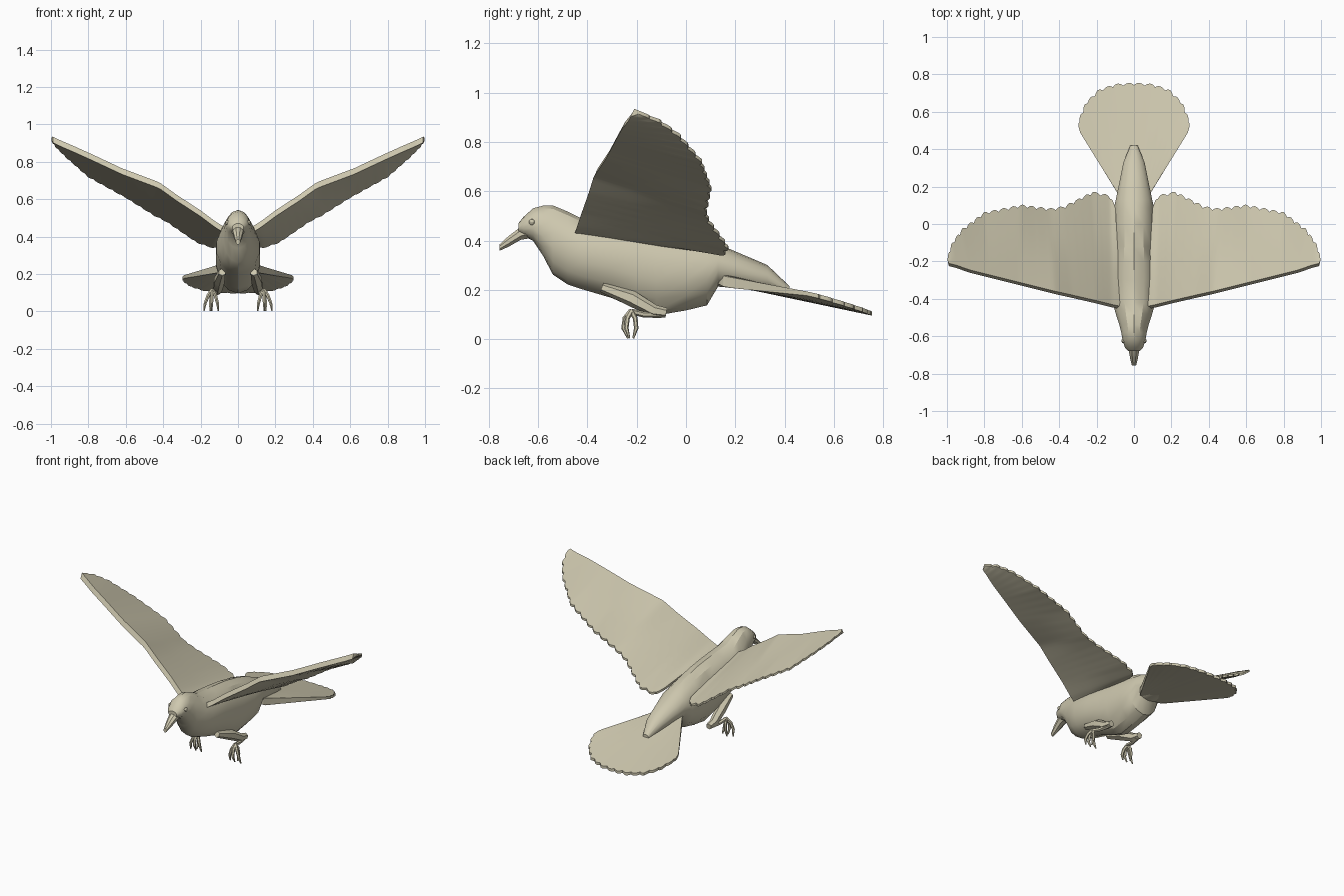
import bpy, bmesh, math
from mathutils import Vector

cube = bpy.data.objects.get("Cube")
if cube:
    bpy.data.objects.remove(cube, do_unlink=True)

beige = bpy.data.materials.new("pale_beige")
beige.use_nodes = True
colour = (0.62, 0.58, 0.43, 1)
beige.diffuse_color = colour
beige.node_tree.nodes["Principled BSDF"].inputs["Base Color"].default_value = colour


def finish(name, bm, mirror=False, angle=30):
    """Turn a bmesh into a shaded object, mirrored across x if asked."""
    bmesh.ops.recalc_face_normals(bm, faces=bm.faces)
    mesh = bpy.data.meshes.new(name)
    bm.to_mesh(mesh)
    bm.free()
    mesh.materials.append(beige)
    obj = bpy.data.objects.new(name, mesh)
    bpy.context.collection.objects.link(obj)
    bpy.ops.object.select_all(action='DESELECT')
    obj.select_set(True)
    bpy.context.view_layer.objects.active = obj
    bpy.ops.object.shade_smooth_by_angle(angle=math.radians(angle))
    if mirror:
        obj.modifiers.new("mirror", 'MIRROR')
    return obj


def skin(bm, rings):
    """Bridge closed rings of equal size and cap both ends."""
    loops = [[bm.verts.new(p) for p in ring] for ring in rings]
    n = len(loops[0])
    for a, b in zip(loops, loops[1:]):
        for i in range(n):
            j = (i + 1) % n
            bm.faces.new((a[i], a[j], b[j], b[i]))
    bm.faces.new(loops[0])
    bm.faces.new(loops[-1])


def section(y, bottom, top, half_width, sides=14):
    """Upright oval cross-section of the body."""
    mid, half = (top + bottom) / 2, (top - bottom) / 2
    turns = [math.tau * (i + 0.5) / sides for i in range(sides)]
    return [(half_width * math.cos(a), y, mid + half * math.sin(a) * 1.02) for a in turns]


def tube(bm, points, radii, sides=6):
    """Tapered limb along a path."""
    pts = [Vector(p) for p in points]
    rings = []
    for i, p in enumerate(pts):
        along = (pts[min(i + 1, len(pts) - 1)] - pts[max(i - 1, 0)]).normalized()
        u = along.cross(Vector((1, 0, 0))).normalized()
        v = along.cross(u)
        rings.append([p + radii[i] * (u * math.cos(a) + v * math.sin(a))
                      for a in (math.tau * k / sides for k in range(sides))])
    skin(bm, rings)


def feather_sheet(name, keys, feathers, depth, thick, lip=0.0, steps=4):
    """Thin sheet between a leading and a trailing line, with a scalloped trailing edge."""
    lead = [Vector(k[0]) for k in keys]
    trail = [Vector(k[1]) for k in keys]
    dist = [0.0]
    for a, b in zip(trail, trail[1:]):
        dist.append(dist[-1] + (b - a).length)
    rings = []
    count = feathers * steps
    for k in range(count + 1):
        d = dist[-1] * k / count
        i = max(j for j in range(len(keys) - 1) if dist[j] <= d + 1e-9)
        t = min(1, (d - dist[i]) / (dist[i + 1] - dist[i]))
        a, b = lead[i].lerp(lead[i + 1], t), trail[i].lerp(trail[i + 1], t)
        chord = (b - a).length
        notch = min(depth, chord * 0.3) * (1 - abs(math.sin(math.pi * k / steps)))
        b = b.lerp(a, notch / chord)
        rows = [0, 0.33, 0.67, 1]
        upper = [a.lerp(b, r) for r in rows]
        lower = [p - Vector((0, lip * (1 - r), thick[0] + (thick[1] - thick[0]) * r))
                 for p, r in zip(upper, rows)]
        rings.append(upper + lower[::-1])
    bm = bmesh.new()
    skin(bm, rings)
    return finish(name, bm, mirror=True)


# Body with head and tapering rump: y, bottom, top, half width
stations = [
    (-0.68, 0.43, 0.47, 0.03), (-0.66, 0.42, 0.495, 0.05), (-0.62, 0.4, 0.53, 0.063),
    (-0.58, 0.34, 0.54, 0.07), (-0.54, 0.265, 0.54, 0.08), (-0.48, 0.225, 0.515, 0.1),
    (-0.42, 0.205, 0.485, 0.117), (-0.3, 0.17, 0.475, 0.122), (-0.2, 0.125, 0.465, 0.122),
    (-0.12, 0.1, 0.455, 0.12), (0, 0.12, 0.43, 0.118), (0.085, 0.14, 0.405, 0.11),
    (0.13, 0.215, 0.385, 0.1), (0.2, 0.21, 0.355, 0.085), (0.33, 0.2, 0.3, 0.058),
    (0.42, 0.185, 0.215, 0.02)]
bm = bmesh.new()
skin(bm, [section(*s) for s in stations])
finish("body", bm)

# Drooping beak
bm = bmesh.new()
skin(bm, [section(*s, sides=8) for s in (
    (-0.62, 0.41, 0.48, 0.042), (-0.67, 0.402, 0.458, 0.032),
    (-0.72, 0.374, 0.42, 0.022), (-0.757, 0.358, 0.385, 0.012))])
finish("beak", bm)

# Eyes set close to the head
bm = bmesh.new()
bmesh.ops.create_uvsphere(bm, u_segments=10, v_segments=6, radius=0.013)
bmesh.ops.translate(bm, verts=bm.verts, vec=(0.055, -0.625, 0.475))
finish("eyes", bm, mirror=True)

# Raised wings: leading point, trailing point
wing = [
    ((0.07, -0.44, 0.45), (0.1, 0.1, 0.365)), ((0.12, -0.43, 0.48), (0.13, 0.155, 0.35)),
    ((0.2, -0.41, 0.54), (0.22, 0.175, 0.38)), ((0.33, -0.38, 0.625), (0.38, 0.095, 0.49)),
    ((0.42, -0.36, 0.69), (0.45, 0.085, 0.525)), ((0.62, -0.31, 0.765), (0.6, 0.105, 0.62)),
    ((0.78, -0.27, 0.84), (0.8, 0.065, 0.73)), ((0.88, -0.245, 0.885), (0.92, -0.025, 0.835)),
    ((0.95, -0.22, 0.915), (0.975, -0.1, 0.89)), ((0.99, -0.21, 0.935), (1, -0.185, 0.925))]
feather_sheet("wings", wing, feathers=21, depth=0.016, thick=(0.032, 0.014), lip=0.015)

# Fanned tail, from the middle outwards
tail = [
    ((0, 0.12, 0.275), (0, 0.757, 0.112)), ((0.03, 0.12, 0.275), (0.1, 0.75, 0.115)),
    ((0.05, 0.13, 0.27), (0.19, 0.72, 0.127)), ((0.07, 0.14, 0.265), (0.26, 0.65, 0.15)),
    ((0.08, 0.15, 0.26), (0.3, 0.55, 0.18)), ((0.085, 0.16, 0.255), (0.295, 0.5, 0.192))]
feather_sheet("tail", tail, feathers=8, depth=0.014, thick=(0.045, 0.017))

# Thighs folded back along the belly, shanks reaching forward
bm = bmesh.new()
tube(bm, [(0.085, -0.34, 0.21), (0.1, -0.22, 0.165), (0.11, -0.13, 0.115), (0.11, -0.08, 0.107)],
     [0.02, 0.032, 0.026, 0.02])
tube(bm, [(0.11, -0.1, 0.1), (0.125, -0.17, 0.1), (0.135, -0.22, 0.112)], [0.014, 0.012, 0.012])
finish("legs", bm, mirror=True)

# Curled toes: three in front, one behind
bm = bmesh.new()
for spread, forward in ((-0.032, 0.02), (0.004, 0.032), (0.045, 0.02), (0.012, -0.02)):
    x, y = 0.137, -0.222
    tube(bm, [(x, y, 0.115), (x + spread * 0.5, y - forward * 0.8, 0.085),
              (x + spread * 0.85, y - forward, 0.045), (x + spread, y - forward * 0.4, 0.004)],
         [0.011, 0.01, 0.009, 0.004])
finish("feet", bm, mirror=True)
